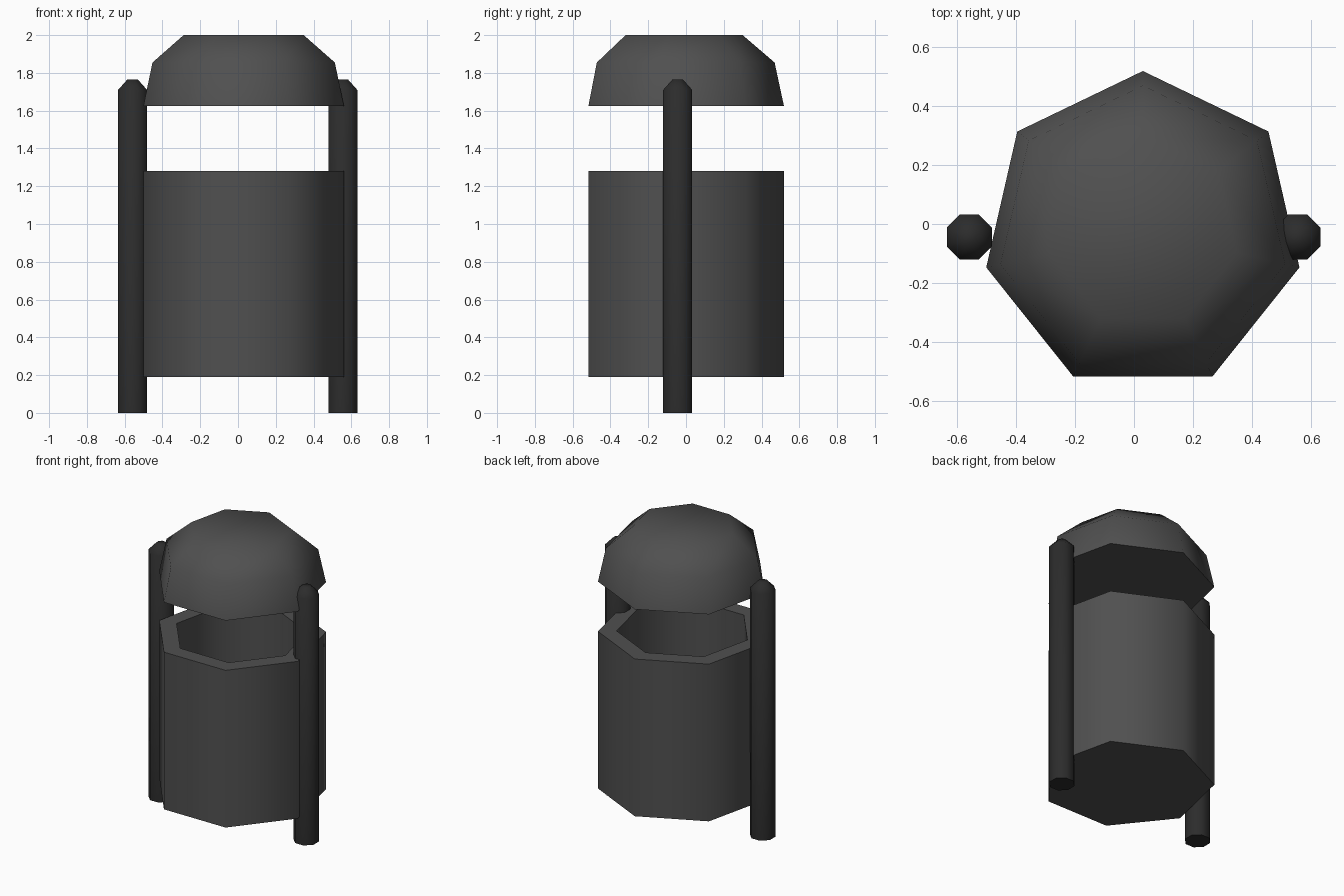
import bpy, bmesh
from math import sin, cos, pi, radians

if "Cube" in bpy.data.objects:
    bpy.data.objects.remove(bpy.data.objects["Cube"])


def grey(name, v):
    m = bpy.data.materials.new(name)
    m.diffuse_color = (v, v, v, 1)
    m.use_nodes = True
    m.node_tree.nodes["Principled BSDF"].inputs["Base Color"].default_value = m.diffuse_color
    return m


def lathe(name, sides, rings, centre, start, mat):
    """Closed solid from stacked polygon rings given as (radius, z)."""
    bm = bmesh.new()
    loops = []
    for r, z in rings:
        angles = [start + 2 * pi * i / sides for i in range(sides)]
        loops.append([bm.verts.new((r * cos(a), r * sin(a), z)) for a in angles])
    for a, b in zip(loops, loops[1:]):
        for i in range(sides):
            j = (i + 1) % sides
            bm.faces.new((a[i], a[j], b[j], b[i]))
    bm.faces.new(loops[0][::-1])
    bm.faces.new(loops[-1])
    bmesh.ops.recalc_face_normals(bm, faces=bm.faces)
    mesh = bpy.data.meshes.new(name)
    bm.to_mesh(mesh)
    bm.free()
    mesh.materials.append(mat)
    ob = bpy.data.objects.new(name, mesh)
    ob.location = (*centre, 0)
    bpy.context.collection.objects.link(ob)
    bpy.ops.object.select_all(action='DESELECT')
    ob.select_set(True)
    bpy.context.view_layer.objects.active = ob
    bpy.ops.object.shade_smooth_by_angle(angle=radians(60))
    return ob


body_grey = grey("body_grey", 0.08)
post_grey = grey("post_grey", 0.025)
R = 0.5445
axis = (0.03, -0.026)

# Hollow seven-sided bin: outer wall, rim, inner wall, floor
lathe("bin_body", 7, [(R, 0.19), (R, 1.28), (0.427, 1.28), (0.427, 0.26)],
      axis, pi / 2, body_grey)

# Faceted dome lid with flat underside
lathe("lid", 7, [(R, 1.625), (0.495, 1.855), (0.326, 2.0)],
      axis, pi / 2, body_grey)

# Two octagonal support posts with chamfered tops
for name, x in (("left_post", -0.558), ("right_post", 0.555)):
    lathe(name, 8, [(0.083, 0), (0.083, 1.71), (0.031, 1.764)],
          (x, -0.044), pi / 8, post_grey)
